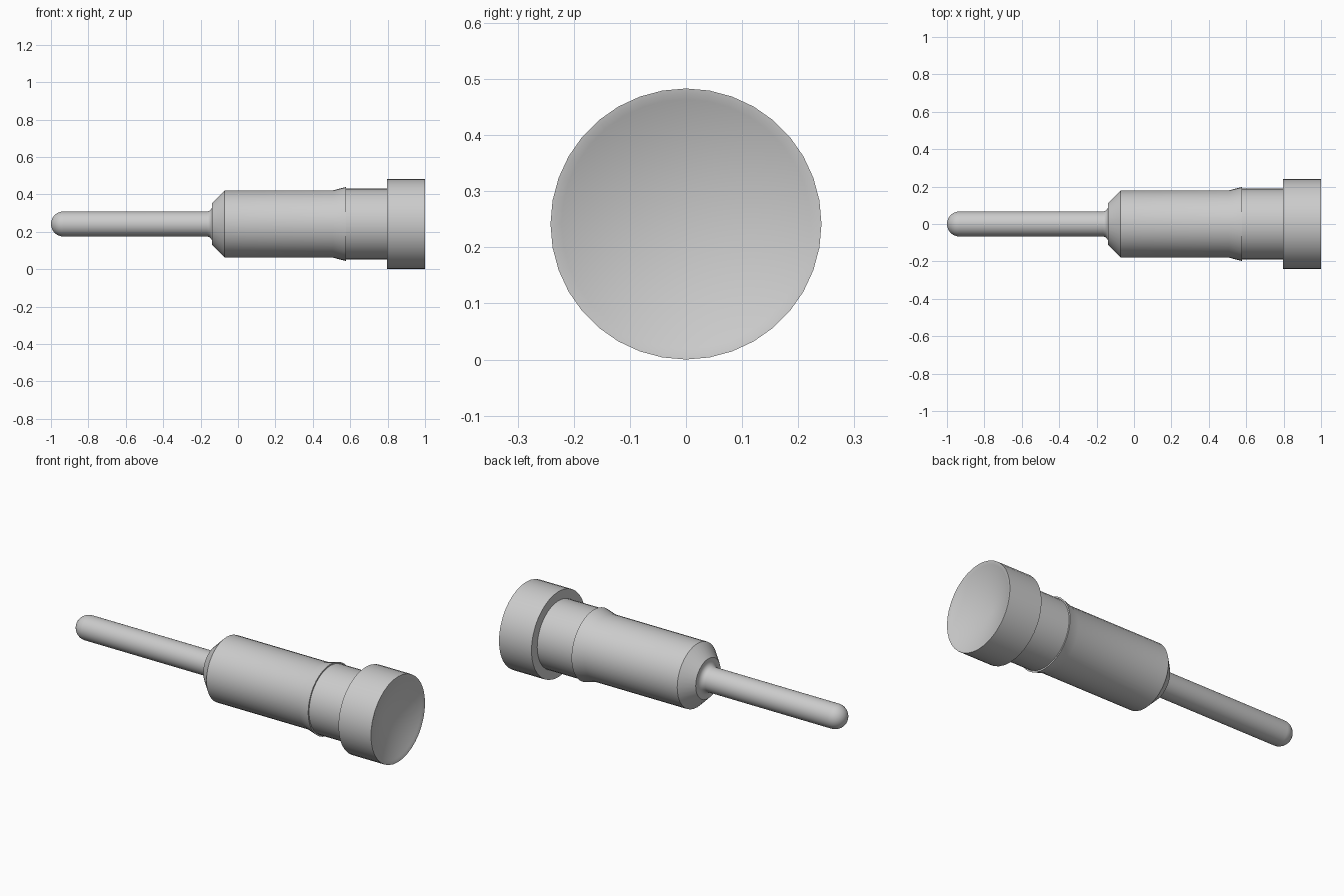
import bpy, bmesh, math

if "Cube" in bpy.data.objects:
    bpy.data.objects.remove(bpy.data.objects["Cube"], do_unlink=True)

SIDES = 36
AXIS_Z = 0.2415

metal = bpy.data.materials.new("grey metal")
metal.use_nodes = True
GREY = (0.6, 0.6, 0.6, 1.0)
metal.diffuse_color = GREY
bsdf = next(n for n in metal.node_tree.nodes if n.type == 'BSDF_PRINCIPLED')
bsdf.inputs["Base Color"].default_value = GREY


def lathe(name, profile):
    """Revolve (x, radius) points around the pin's long axis."""
    bm = bmesh.new()
    rings = []
    for x, r in profile:
        ring = []
        for j in range(SIDES):
            a = 2 * math.pi * j / SIDES
            ring.append(bm.verts.new((x, r * math.cos(a), r * math.sin(a))))
        rings.append(ring)
    for a, b in zip(rings, rings[1:]):
        for j in range(SIDES):
            k = (j + 1) % SIDES
            bm.faces.new((a[j], a[k], b[k], b[j]))
    # close the profile where it meets the axis
    bmesh.ops.remove_doubles(bm, verts=bm.verts, dist=1e-5)
    mesh = bpy.data.meshes.new(name)
    bm.to_mesh(mesh)
    bm.free()
    mesh.materials.append(metal)
    obj = bpy.data.objects.new(name, mesh)
    obj.location = (0, 0, AXIS_Z)
    bpy.context.collection.objects.link(obj)
    bpy.ops.object.select_all(action='DESELECT')
    obj.select_set(True)
    bpy.context.view_layer.objects.active = obj
    bpy.ops.object.shade_smooth_by_angle(angle=math.radians(30))
    return obj


def arc(cx, cr, radius, start, end, steps):
    """Points of a circular arc in the (x, radius) plane, angles in degrees."""
    pts = []
    for i in range(steps + 1):
        t = math.radians(start + (end - start) * i / steps)
        pts.append((cx + radius * math.cos(t), cr + radius * math.sin(t)))
    return pts


# Thin contact pin: round tip, straight shaft, flared root
PIN_R = 0.067
FILLET = 0.028
tip = arc(-1 + PIN_R, 0, PIN_R, 180, 90, 8)
root = arc(-0.167, PIN_R + FILLET, FILLET, -90, 0, 6)
lathe("contact_pin", tip + root)

# Sleeve: chamfered shoulder, long body, snap ridge and rear neck
lathe("sleeve", [
    (-0.139, PIN_R + FILLET), (-0.139, 0.112), (-0.071, 0.180),
    (0.508, 0.180), (0.577, 0.198), (0.577, 0.190), (0.797, 0.190),
])

# Head: wide collar with a shallow conical cup and eased rim
lathe("head", [
    (0.797, 0.190), (0.797, 0.2415), (1.0, 0.2415),
    (0.9985, 0.233), (0.994, 0.222), (0.915, 0.0),
])
